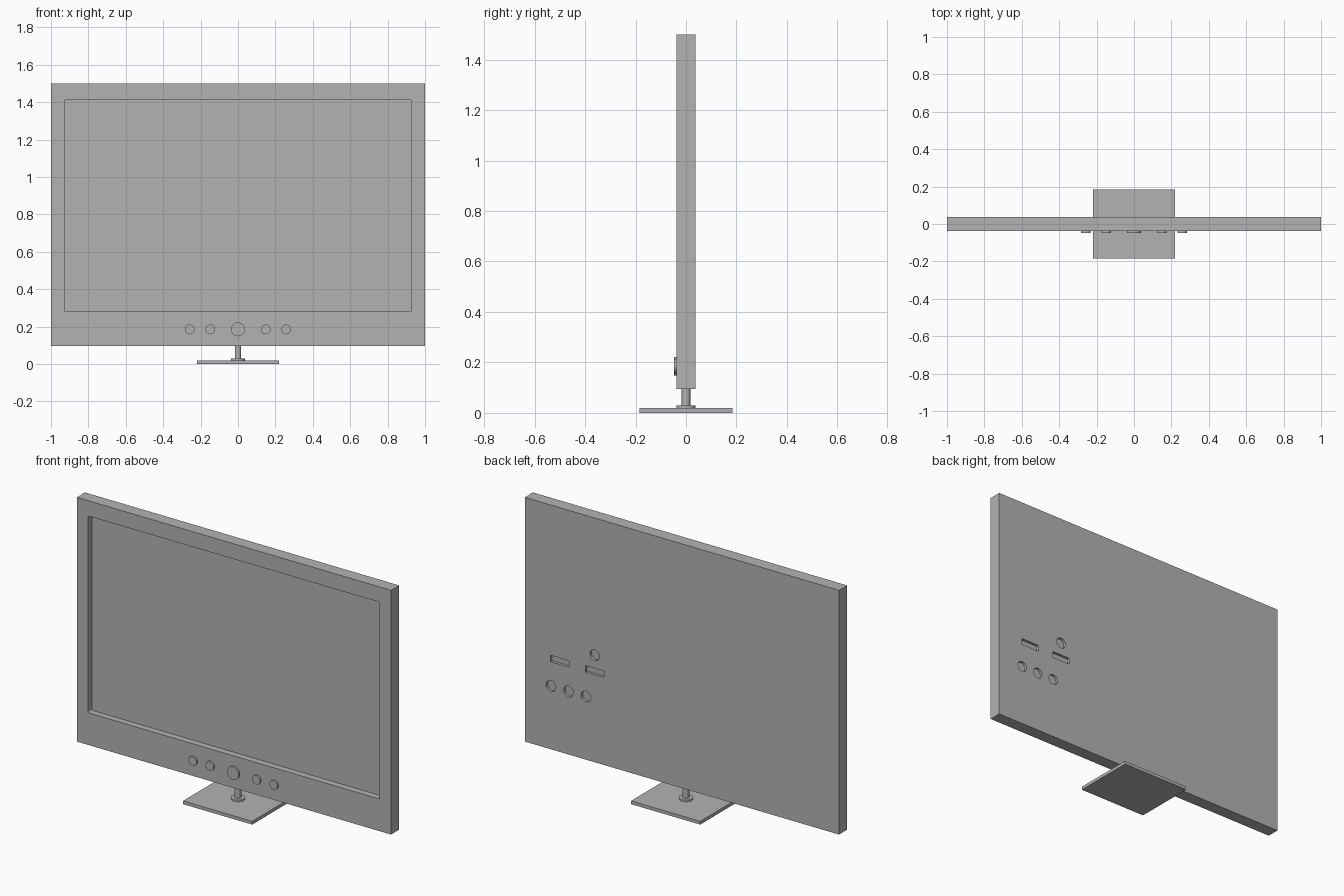
import bpy
import bmesh
from math import radians
from mathutils import Matrix, Vector

if "Cube" in bpy.data.objects:
    bpy.data.objects.remove(bpy.data.objects["Cube"], do_unlink=True)

# One plain grey for everything
GREY = (0.45, 0.45, 0.45, 1)
grey = bpy.data.materials.new("plain grey")
grey.use_nodes = True
grey.diffuse_color = GREY
grey.node_tree.nodes["Principled BSDF"].inputs["Base Color"].default_value = GREY


def finish(name, bm):
    mesh = bpy.data.meshes.new(name)
    bm.to_mesh(mesh)
    bm.free()
    mesh.materials.append(grey)
    obj = bpy.data.objects.new(name, mesh)
    bpy.context.collection.objects.link(obj)
    return obj


def box(name, low, high, corner=0):
    """Box between two corners; corner rounds the edges that run along y."""
    low, high = Vector(low), Vector(high)
    bm = bmesh.new()
    bmesh.ops.create_cube(bm, size=1)
    bmesh.ops.scale(bm, vec=high - low, verts=bm.verts)
    bmesh.ops.translate(bm, vec=(low + high) / 2, verts=bm.verts)
    if corner:
        along_y = [e for e in bm.edges
                   if abs(e.verts[0].co.y - e.verts[1].co.y) > 1e-4]
        bmesh.ops.bevel(bm, geom=along_y, offset=corner, segments=3,
                        profile=0.5, affect='EDGES')
    return finish(name, bm)


def cylinder(name, start, end, radius):
    """Round bar from start to end."""
    start, end = Vector(start), Vector(end)
    axis = end - start
    turn = axis.to_track_quat('Z', 'Y').to_matrix().to_4x4()
    bm = bmesh.new()
    bmesh.ops.create_cone(bm, cap_ends=True, segments=32, radius1=radius,
                          radius2=radius, depth=axis.length,
                          matrix=Matrix.Translation((start + end) / 2) @ turn)
    obj = finish(name, bm)
    bpy.ops.object.select_all(action='DESELECT')
    obj.select_set(True)
    bpy.context.view_layer.objects.active = obj
    bpy.ops.object.shade_smooth_by_angle(angle=radians(30))
    return obj


def carve(target, cutter):
    """Cut a recess and throw the cutter away."""
    cutter.hide_render = True
    mod = target.modifiers.new("recess", 'BOOLEAN')
    mod.operation = 'DIFFERENCE'
    mod.solver = 'EXACT'
    mod.object = cutter
    bpy.ops.object.select_all(action='DESELECT')
    target.select_set(True)
    bpy.context.view_layer.objects.active = target
    bpy.ops.object.modifier_apply(modifier=mod.name)
    bpy.data.objects.remove(cutter, do_unlink=True)


FRONT, BACK = -0.037, 0.037
PORT_FLOOR = BACK - 0.015

# Cabinet with the sunken screen
cabinet = box("cabinet", (-1, FRONT, 0.095), (1, BACK, 1.5))
carve(cabinet, box("screen_cutter", (-0.928, FRONT - 0.1, 0.28),
                   (0.928, 0, 1.412), corner=0.008))

# Round sockets in the back
for x, z in [(0.555, 0.711), (0.834, 0.458), (0.722, 0.458), (0.611, 0.458)]:
    carve(cabinet, cylinder("socket_cutter", (x, PORT_FLOOR, z),
                            (x, BACK + 0.1, z), 0.031))

# Slot sockets in the back
for x in (0.555, 0.777):
    carve(cabinet, box("slot_cutter", (x - 0.059, PORT_FLOOR, 0.598),
                       (x + 0.059, BACK + 0.1, 0.635)))

# Row of front buttons, the middle one larger
for name, x, radius in [("power_button", 0, 0.037),
                        ("inner_button_left", 0.148, 0.026),
                        ("inner_button_right", -0.148, 0.026),
                        ("outer_button_left", 0.258, 0.026),
                        ("outer_button_right", -0.258, 0.026)]:
    cylinder(name, (x, FRONT + 0.005, 0.185), (x, FRONT - 0.01, 0.185), radius)

# Stand
box("stand_base", (-0.22, -0.185, 0), (0.22, 0.185, 0.019))
cylinder("stand_collar", (0, 0, 0.018), (0, 0, 0.029), 0.037)
cylinder("stand_neck", (0, 0, 0.025), (0, 0, 0.1), 0.017)
